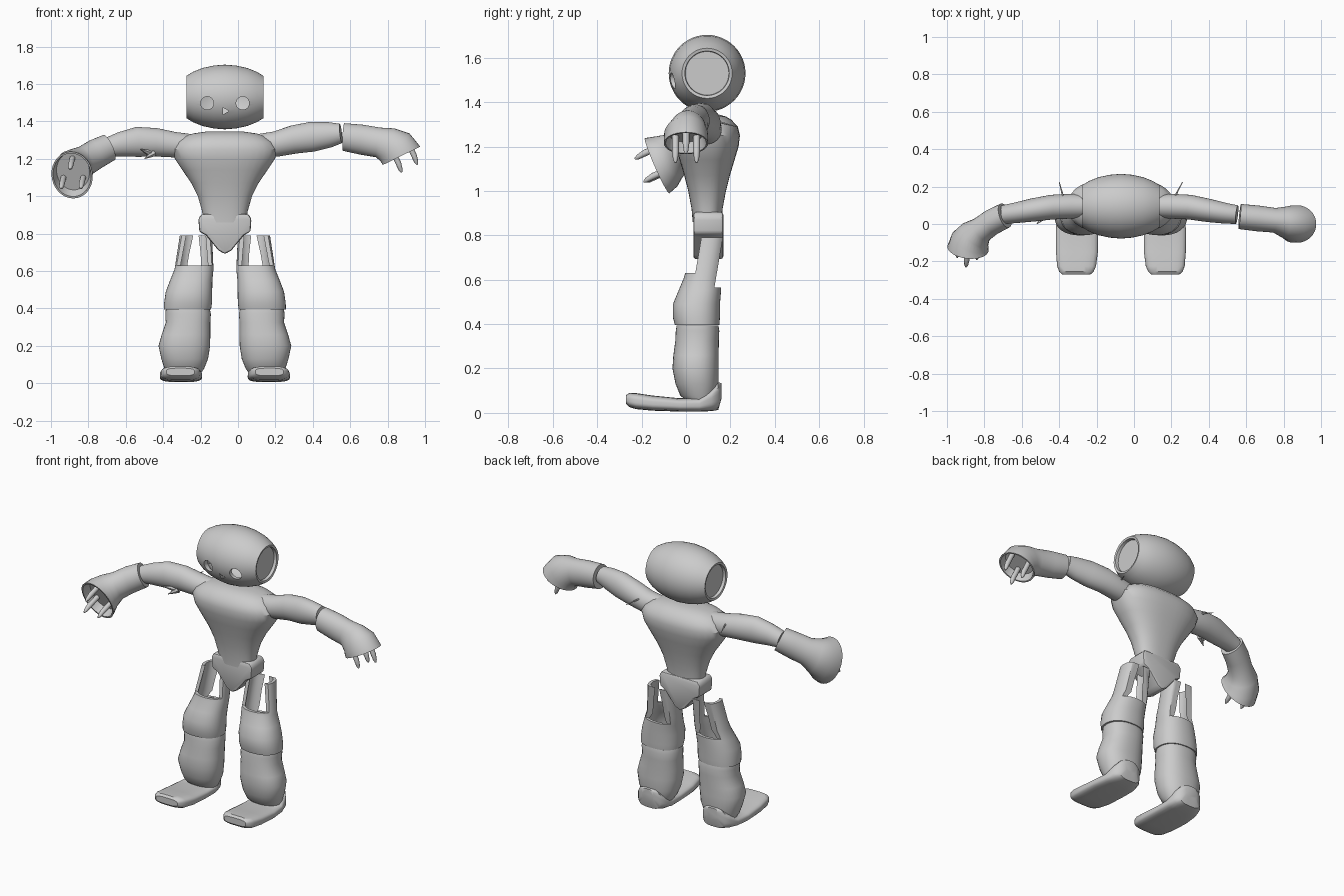
import bpy, bmesh, math
from mathutils import Vector, Matrix

if "Cube" in bpy.data.objects:
    bpy.data.objects.remove(bpy.data.objects["Cube"])

AX = -0.07                       # x of the body's symmetry plane
Y, Z = Vector((0, 1, 0)), Vector((0, 0, 1))


def frame(n):
    """Horizontal and upward axes of a ring with normal n."""
    n = n.normalized()
    u = n.cross(Y if abs(n.z) > 0.99 else Z).normalized()
    return u, u.cross(n).normalized()


def finish(name, bm, x=0.0):
    bmesh.ops.recalc_face_normals(bm, faces=bm.faces)
    me = bpy.data.meshes.new(name)
    bm.to_mesh(me)
    bm.free()
    ob = bpy.data.objects.new(name, me)
    ob.location.x = x
    bpy.context.collection.objects.link(ob)
    return ob


def loft(name, rings, n=None, p=2.0, seg=32, x=0.0):
    """Skin rings (centre, a, b[, normal]) with superellipse sections, caps at both ends."""
    bm = bmesh.new()
    loops = []
    for i, r in enumerate(rings):
        c = Vector(r[0])
        if len(r) > 3:
            d = Vector(r[3])
        elif n:
            d = Vector(n)
        else:
            d = Vector(rings[min(i + 1, len(rings) - 1)][0]) - Vector(rings[max(i - 1, 0)][0])
        u, v = frame(d)
        loop = []
        for k in range(seg):
            t = 2 * math.pi * k / seg
            ct, st = math.cos(t), math.sin(t)
            s = (abs(ct) ** p + abs(st) ** p) ** (-1 / p)
            loop.append(bm.verts.new(c + u * (r[1] * ct * s) + v * (r[2] * st * s)))
        loops.append(loop)
    for l0, l1 in zip(loops, loops[1:]):
        for k in range(seg):
            j = (k + 1) % seg
            bm.faces.new((l0[k], l0[j], l1[j], l1[k]))
    bm.faces.new(loops[0][::-1])
    bm.faces.new(loops[-1])
    return finish(name, bm, x)


def apply_all(ob):
    bpy.ops.object.select_all(action='DESELECT')
    ob.select_set(True)
    bpy.context.view_layer.objects.active = ob
    for m in list(ob.modifiers):
        bpy.ops.object.modifier_apply(modifier=m.name)


def cut(ob, cutters):
    for c in cutters:
        c.hide_render = True
        m = ob.modifiers.new("cut", 'BOOLEAN')
        m.operation, m.solver, m.object = 'DIFFERENCE', 'EXACT', c
    bpy.context.view_layer.update()
    apply_all(ob)
    for c in cutters:
        bpy.data.objects.remove(c)


def mirror(ob):
    ob.modifiers.new("mirror", 'MIRROR').use_clip = False
    apply_all(ob)


# Head: hollow barrel with recessed ears, round eye holes and a small nose hole
def barrel(name, prof):
    return loft(name, [((AX + t, 0.095, 1.53), r, r) for t, r in prof], n=(1, 0, 0), seg=48)


half = [(-.185, .098), (-.203, .1), (-.206, .113), (-.17, .135), (-.12, .155), (-.06, .168)]
head = barrel("head", half + [(0, .173)] + [(-t, r) for t, r in half[::-1]])
core = barrel("head_core", [(-.168, .09), (-.1, .14), (0, .157), (.1, .14), (.168, .09)])
holes = [loft("eye_cutter", [((AX + s * .095, -.2, 1.497), .035, .035),
                             ((AX + s * .095, .03, 1.497), .035, .035)]) for s in (-1, 1)]
bm = bmesh.new()
bmesh.ops.create_cone(bm, cap_ends=True, segments=3, radius1=.022, radius2=.022, depth=.2,
                      matrix=Matrix.Translation((AX, -.1, 1.455)) @ Matrix.Rotation(math.pi / 2, 4, 'X')
                      @ Matrix.Rotation(-math.pi / 2, 4, 'Z'))
cut(head, [core] + holes + [finish("nose_cutter", bm)])

# Torso: broad chest tapering to the waist
loft("torso", [((AX, .095, z), a, b) for z, a, b in (
    (.86, .115, .065), (.92, .122, .07), (1.0, .145, .085), (1.07, .18, .103), (1.14, .228, .124),
    (1.20, .268, .142), (1.25, .282, .148), (1.29, .26, .138), (1.32, .215, .11),
    (1.335, .17, .085), (1.345, .1, .05))], n=(0, 0, 1), p=2.5, seg=40)

# Pelvis: pointed shield block
right = [(.125, .905), (.142, .88), (.137, .81), (.1, .79), (.035, .71)]
outline = [(-x, z) for x, z in right] + [(0, .69)] + right[::-1]
bm = bmesh.new()
f = bm.faces.new([bm.verts.new((x, .033, z)) for x, z in outline])
ext = bmesh.ops.extrude_face_region(bm, geom=[f])
bmesh.ops.translate(bm, vec=(0, .135, 0), verts=[v for v in ext['geom'] if isinstance(v, bmesh.types.BMVert)])
pelvis = finish("pelvis", bm, AX)
bev = pelvis.modifiers.new("bevel", 'BEVEL')
bev.width, bev.segments = .012, 2
apply_all(pelvis)


# Legs: hollow thigh with two upright prongs, bulging shin, long foot
outer = [(-.2, .05, .395, .126, .1), (-.197, .047, .43, .128, .106), (-.192, .047, .49, .124, .106),
         (-.18, .062, .55, .113, .096), (-.165, .075, .61, .104, .084), (-.155, .11, .79, .086, .075)]
inner = [(x, y, z, a - .018, b - .018) for x, y, z, a, b in outer[:0:-1]]
thigh = loft("thighs", [((x, y, z), a, b) for x, y, z, a, b in outer + inner], n=(0, 0, 1), p=2.3, x=AX)
windows = []
for y, z, s in ((.042, .63, -1), (.128, .565, 1)):
    bm = bmesh.new()
    bmesh.ops.create_cube(bm, size=1, matrix=Matrix.Translation((-.24, y, z))
                          @ Matrix.Shear('XZ', 4, (0, 0)) @ Matrix.Translation((0, s * .25, .25))
                          @ Matrix.Diagonal((.6, .5, .5, 1)))
    for v in bm.verts:
        v.co.y += (v.co.z - z) * .17          # windows lean back with the prongs
    windows.append(finish("thigh_window", bm))
cut(thigh, windows)
mirror(thigh)
mirror(loft("shins", [((x, y, z), a, b) for x, y, z, a, b in (
    (-.22, .065, .05, .09, .06), (-.217, .055, .08, .107, .082), (-.215, .05, .13, .125, .097),
    (-.217, .043, .2, .138, .104), (-.208, .045, .26, .13, .102), (-.197, .05, .325, .119, .098),
    (-.197, .052, .37, .122, .098), (-.198, .052, .393, .118, .094))], n=(0, 0, 1), p=2.3, x=AX))
mirror(loft("feet", [((x, y, z), a, b) for x, y, z, a, b in (
    (-.225, .16, .1, .04, .035), (-.225, .145, .075, .075, .062), (-.227, .115, .058, .097, .05),
    (-.23, .06, .036, .108, .03), (-.235, -.03, .036, .113, .03), (-.235, -.15, .044, .112, .034),
    (-.237, -.225, .053, .104, .036), (-.238, -.255, .058, .092, .032), (-.238, -.27, .06, .075, .02))],
    n=(0, -1, 0), p=3.5, x=AX))


# Upper arms
loft("left_upper_arm", [((.1, .095, 1.27), .06, .06), ((.2, .095, 1.278), .066, .068),
                        ((.3, .09, 1.303), .066, .076), ((.4, .072, 1.318), .062, .08),
                        ((.49, .057, 1.328), .055, .068), ((.55, .05, 1.335), .05, .052)])
loft("right_upper_arm", [((-.24, .095, 1.27), .06, .06), ((-.34, .095, 1.275), .066, .068),
                         ((-.44, .09, 1.288), .066, .076), ((-.54, .075, 1.29), .062, .08),
                         ((-.63, .06, 1.277), .055, .065), ((-.70, .05, 1.262), .05, .05)])


# Forearms: flared cuffs with a recessed palm and three tapered fingers
def forearm(side, rings):
    c, a, b, n = rings[-1]
    c, d = Vector(c), Vector(n).normalized()
    u, v = frame(d)
    palm = [(c, a * .92, b * .92, n), (c - d * .05, a * .8, b * .8, n)]
    loft(side + "_forearm", rings + palm)
    for i in range(3):
        t = math.pi / 2 + i * 2 * math.pi / 3
        o = c + u * (a * .55 * math.cos(t)) + v * (b * .55 * math.sin(t))
        loft(f"{side}_finger_{i + 1}", [(o - d * .055, .015, .015, n), (o + d * .03, .015, .015, n),
                                        (o + d * .065 - v * .004, .011, .011, n),
                                        (o + d * .08 - v * .006, .004, .004, n)], seg=12)


forearm("left", [((.565, .04, 1.316), .067, .074, (1, -.1, -.05)), ((.66, .03, 1.302), .069, .08, (1, -.1, -.1)),
                 ((.75, .02, 1.287), .066, .08, (1, -.1, -.15)), ((.80, .008, 1.273), .083, .096, (1, 0, -.4)),
                 ((.845, 0, 1.252), .099, .11, (.8, 0, -.7)), ((.873, 0, 1.215), .1, .113, (.44, 0, -.9))])
forearm("right", [((-.69, .045, 1.26), .068, .074, (-.85, -.3, -.4)), ((-.76, .01, 1.225), .069, .08, (-.8, -.4, -.4)),
                  ((-.815, -.03, 1.19), .07, .082, (-.75, -.5, -.4)), ((-.852, -.06, 1.16), .09, .102, (-.6, -.7, -.4)),
                  ((-.876, -.095, 1.13), .106, .125, (-.4, -.85, -.4)), ((-.887, -.13, 1.113), .111, .137, (-.1, -.9, -.4))])

# Torn scraps around the shoulders
for i, (p, q) in enumerate([((-.47, .05, 1.23), (-.52, .0, 1.25)), ((-.45, .05, 1.23), (-.5, .02, 1.2)),
                            ((-.38, .15, 1.31), (-.4, .225, 1.29)), ((.22, .15, 1.31), (.26, .225, 1.29))]):
    r = .02 if i < 2 else .005
    loft(f"shoulder_scrap_{i + 1}", [(p, r, r), (q, .002, .002)], seg=6)

# Smooth shading with crisp edges
bpy.ops.object.select_all(action='SELECT')
bpy.context.view_layer.objects.active = head
bpy.ops.object.shade_smooth_by_angle(angle=math.radians(35))
